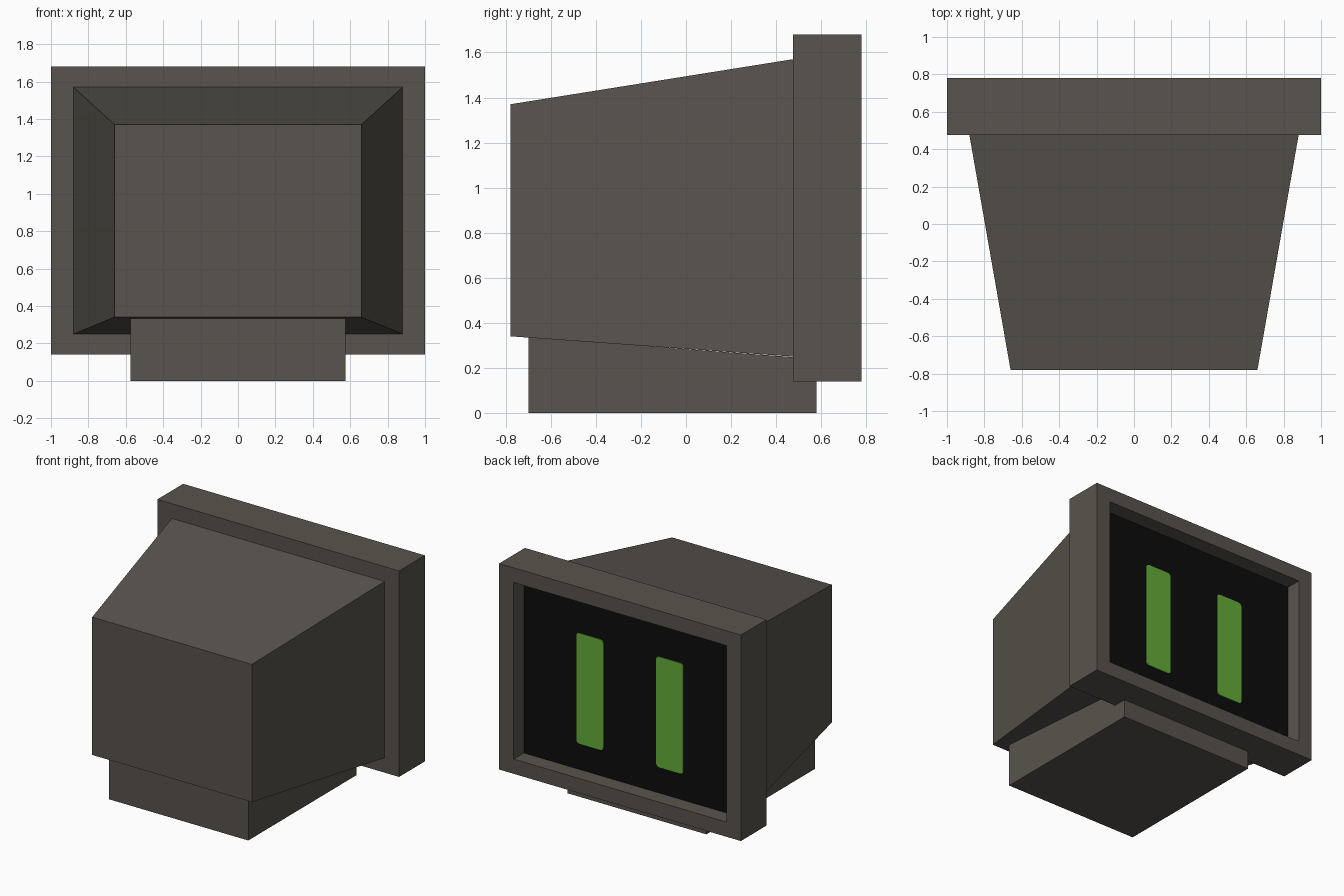
import bpy, bmesh

if "Cube" in bpy.data.objects:
    bpy.data.objects.remove(bpy.data.objects["Cube"])


def srgb(r, g, b):
    return [((c / 255 + 0.055) / 1.055) ** 2.4 if c > 10 else c / 255 / 12.92
            for c in (r, g, b)] + [1.0]


def material(name, rgb):
    m = bpy.data.materials.new(name)
    m.diffuse_color = srgb(*rgb)
    m.use_nodes = True
    m.node_tree.nodes["Principled BSDF"].inputs["Base Color"].default_value = m.diffuse_color
    return m


casing = material("casing_grey", (88, 84, 77))
black = material("screen_black", (12, 12, 12))
green = material("display_green", (100, 172, 56))


def finish(name, bm, *mats):
    bmesh.ops.recalc_face_normals(bm, faces=bm.faces)
    mesh = bpy.data.meshes.new(name)
    bm.to_mesh(mesh)
    bm.free()
    for m in mats:
        mesh.materials.append(m)
    obj = bpy.data.objects.new(name, mesh)
    bpy.context.collection.objects.link(obj)
    return obj


def rect_loft(*rings):
    """Closed solid through rectangles (y, half_width, z_low, z_high)."""
    bm = bmesh.new()
    loops = [[bm.verts.new((sx * w, y, z)) for sx, z in
              ((-1, lo), (1, lo), (1, hi), (-1, hi))] for y, w, lo, hi in rings]
    for a, b in zip(loops, loops[1:]):
        for i in range(4):
            j = (i + 1) % 4
            bm.faces.new((a[i], a[j], b[j], b[i]))
    caps = bm.faces.new(loops[0]), bm.faces.new(loops[-1])
    return bm, caps


# Tapered tube housing
bm, _ = rect_loft((-0.78, 0.66, 0.34, 1.37), (0.475, 0.88, 0.25, 1.57))
finish("tube_housing", bm, casing)

# Stand
bm, _ = rect_loft((-0.70, 0.575, 0, 0.336), (0.58, 0.575, 0, 0.24))
finish("stand", bm, casing)

# Bezel with a recess whose floor is the black screen
SCREEN_Y = 0.66
bm, caps = rect_loft((0.475, 1.0, 0.14, 1.68), (0.78, 1.0, 0.14, 1.68),
                     (0.78, 0.88, 0.25, 1.57), (SCREEN_Y, 0.88, 0.25, 1.57))
caps[1].material_index = 1
finish("bezel_and_screen", bm, casing, black)

# Two green bars with slightly rounded corners, as thin plates
for side, sign in (("left", -1), ("right", 1)):
    bm = bmesh.new()
    bmesh.ops.create_cube(bm, size=1)
    for v in bm.verts:
        v.co = (sign * 0.33 + v.co.x * 0.224, SCREEN_Y + 0.002 + v.co.y * 0.006,
                0.858 + v.co.z * 0.826)
    edges = [e for e in bm.edges
             if abs(e.verts[0].co.y - e.verts[1].co.y) > 0.004]
    bmesh.ops.bevel(bm, geom=edges, offset=0.025, segments=3, profile=0.5,
                    affect='EDGES')
    finish(side + "_display_bar", bm, green)
